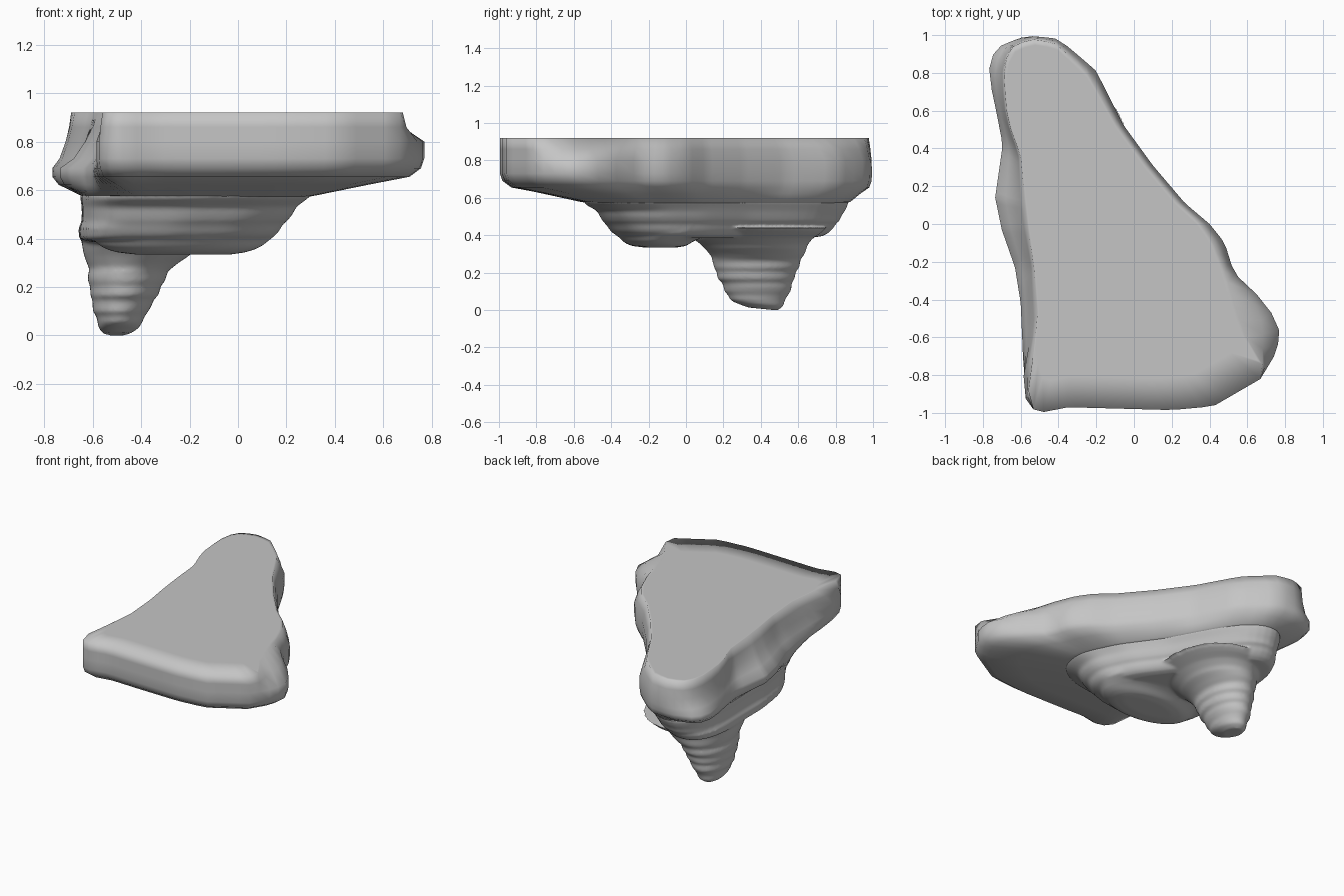
import bpy, bmesh, math

if "Cube" in bpy.data.objects:
    bpy.data.objects.remove(bpy.data.objects["Cube"])

N = 112
CEN = (-0.25, 0.0)

rock = bpy.data.materials.new("rock grey")
rock.diffuse_color = (0.56, 0.56, 0.56, 1)
rock.use_nodes = True
rock.node_tree.nodes["Principled BSDF"].inputs["Base Color"].default_value = rock.diffuse_color


def polar(poly, c=CEN):
    """Resample a star-shaped outline at N equal angles."""
    out = []
    for i in range(N):
        a = 2 * math.pi * i / N
        dx, dy = math.cos(a), math.sin(a)
        best = 0
        for (ax, ay), (bx, by) in zip(poly, poly[1:] + poly[:1]):
            ex, ey = bx - ax, by - ay
            den = dx * ey - dy * ex
            if abs(den) < 1e-9:
                continue
            px, py = ax - c[0], ay - c[1]
            r = (px * ey - py * ex) / den
            s = (px * dy - py * dx) / den
            if r > 0 and -1e-6 <= s <= 1 + 1e-6:
                best = max(best, r)
        out.append((c[0] + dx * best, c[1] + dy * best))
    return out


def soften(ring, n=2):
    for _ in range(n):
        ring = [tuple((ring[i - 1][k] + 2 * ring[i][k] + ring[(i + 1) % len(ring)][k]) / 4
                      for k in (0, 1)) for i in range(len(ring))]
    return ring


def fit(ring, x0, x1, y0, y1):
    """Stretch an outline into the given bounds."""
    xs, ys = [p[0] for p in ring], [p[1] for p in ring]
    return [(x0 + (x - min(xs)) / (max(xs) - min(xs)) * (x1 - x0),
             y0 + (y - min(ys)) / (max(ys) - min(ys)) * (y1 - y0)) for x, y in ring]


def skin(bm, rings):
    """Skin a stack of (points, z) rings from top to bottom and cap both ends."""
    rows = [[bm.verts.new((x, y, z(y) if callable(z) else z)) for x, y in pts]
            for pts, z in rings]
    for a, b in zip(rows, rows[1:]):
        for i in range(len(a)):
            j = (i + 1) % len(a)
            bm.faces.new((a[i], b[i], b[j], a[j]))
    bm.faces.new(rows[0])
    bm.faces.new(rows[-1][::-1])


def finish(name, bm):
    bmesh.ops.recalc_face_normals(bm, faces=bm.faces)
    for f in bm.faces:
        f.smooth = True
    me = bpy.data.meshes.new(name)
    bm.to_mesh(me)
    bm.free()
    me.materials.append(rock)
    ob = bpy.data.objects.new(name, me)
    bpy.context.collection.objects.link(ob)
    return ob


# outlines: widest slab contour, and the root where the underside begins
slab = [(-.57, -.96), (-.50, -1), (-.35, -.97), (.2, -.985), (.42, -.965), (.67, -.82),
        (.76, -.67), (.77, -.55), (.7, -.42), (.53, -.26), (.48, -.1), (.4, 0), (.27, .11),
        (.1, .31), (-.06, .53), (-.2, .81), (-.28, .88), (-.4, .98), (-.57, 1), (-.7, .95),
        (-.76, .88), (-.77, .79), (-.73, .6), (-.695, .42), (-.735, .14), (-.7, -.03),
        (-.63, -.23), (-.6, -.42), (-.59, -.75)]
root = [(-.52, -.48), (-.2, -.56), (.1, -.52), (.27, -.4), (.3, -.2), (.18, .05), (0, .3),
        (-.16, .6), (-.28, .8), (-.45, .88), (-.58, .83), (-.65, .6), (-.64, .3),
        (-.64, 0), (-.6, -.3)]
# the top rim steps inward over the right bulge, the back and the left side
rim = {6: (.68, -.74), 7: (.6, -.62), 8: (.54, -.46), 9: (.48, -.25), 10: (.42, -.1),
       11: (.35, 0), 12: (.23, .11), 13: (.07, .3), 14: (-.09, .52), 15: (-.24, .79),
       16: (-.32, .87), 17: (-.42, .96), 18: (-.55, .98), 19: (-.64, .94), 20: (-.68, .87),
       21: (-.69, .78), 22: (-.67, .55), 23: (-.6, .36), 24: (-.58, .14), 25: (-.56, -.03),
       26: (-.53, -.23), 27: (-.51, -.48), 28: (-.54, -.75)}
top = polar([rim.get(i, p) for i, p in enumerate(slab)])
wide = polar(slab)
base = fit(soften(polar(root), 6), -.65, .31, -.55, .875)


def mix(a, b, t, left=None):
    """Blend two rings; the left side may use its own amount."""
    left = t if left is None else left
    out = []
    for p, q in zip(a, b):
        w = max(0, min(1, (-.5 - q[0]) / .12)) if p[1] > -.6 else 0
        k = t + (left - t) * w
        out.append((p[0] + (q[0] - p[0]) * k, p[1] + (q[1] - p[1]) * k))
    return out


# slab: flat top whose shading rolls over at the front only
inner = [(x + (CEN[0] - x) * k, y + (CEN[1] - y) * k)
         for x, y in top for k in [0.17 if y < -.8 else 0.03]]
bm = bmesh.new()
skin(bm, [(inner, .92), (top, .92), (mix(top, wide, .6, .15), .86), (mix(top, wide, 1, .35), .8),
          (mix(top, wide, 1, .65), .73), (mix(wide, base, .03, 0), .69),
          (mix(wide, base, .13, 0), .655), (mix(wide, base, .5, .2), .622),
          (mix(wide, base, .97, .97), .578), (fit(base, -.6, .25, -.48, .82), .565)])
finish("island_slab", bm)

# underside: terraces (z, x range, y range)
bm = bmesh.new()
terraces = [(.61, -.63, .29, -.53, .86), (.58, -.65, .305, -.55, .87), (.56, -.65, .28, -.53, .865),
            (.53, -.645, .24, -.475, .85), (.50, -.645, .225, -.46, .83),
            (.475, -.645, .205, -.445, .82), (.46, -.65, .185, -.43, .80),
            (.44, -.66, .175, -.415, .79), (.425, -.655, .165, -.405, .775),
            (.41, -.66, .15, -.39, .76), (.395, -.65, .12, -.36, .73), (.385, -.6, .06, -.3, .66)]
skin(bm, [(fit(base, *b), z) for z, *b in terraces])

# blunt front lobe
circle = [(math.cos(2 * math.pi * i / 64), math.sin(2 * math.pi * i / 64)) for i in range(64)]
lobe = [(.45, -.6, .15, -.4, .22), (.41, -.6, .15, -.385, .16), (.39, -.59, .125, -.36, .1),
        (.37, -.57, .1, -.34, .045), (.355, -.54, .07, -.32, .02), (.343, -.5, .03, -.29, 0),
        (.334, -.42, -.03, -.22, -.05)]
skin(bm, [(fit(circle, *b), z) for z, *b in lobe])

# stepped spike hanging at the back left
spike = [(.44, -.64, -.02, -.02, .75), (.41, -.645, -.08, .01, .72), (.385, -.645, -.13, .035, .68),
         (.35, -.64, -.18, .08, .65), (.33, -.635, -.2, .1, .645), (.30, -.625, -.245, .125, .635),
         (.28, -.615, -.27, .14, .62), (.265, -.615, -.29, .14, .61), (.25, -.62, -.295, .145, .61),
         (.225, -.62, -.30, .15, .605), (.205, -.61, -.32, .165, .585),
         (.19, -.61, -.32, .165, .585), (.165, -.61, -.33, .17, .58),
         (.145, -.60, -.35, .195, .565), (.125, -.60, -.355, .2, .565), (.10, -.60, -.37, .205, .56),
         (.08, -.585, -.385, .225, .545), (.055, -.58, -.395, .235, .53)]
rings = [(fit(circle, *b), z) for z, *b in spike]
rings += [(fit(circle, -.575, -.41, .26, .52), lambda y: .02 + (.52 - y) * .08),
          (fit(circle, -.555, -.45, .33, .49), lambda y: -.002 + (.49 - y) * .1)]
skin(bm, rings)
under = finish("stepped_underside", bm)

# fuse terraces, lobe and spike into one soft surface
rm = under.modifiers.new("fuse", 'REMESH')
rm.mode = 'VOXEL'
rm.voxel_size = 0.011
rm.use_smooth_shade = True
sm = under.modifiers.new("soften", 'SMOOTH')
sm.factor = 0.5
sm.iterations = 4
